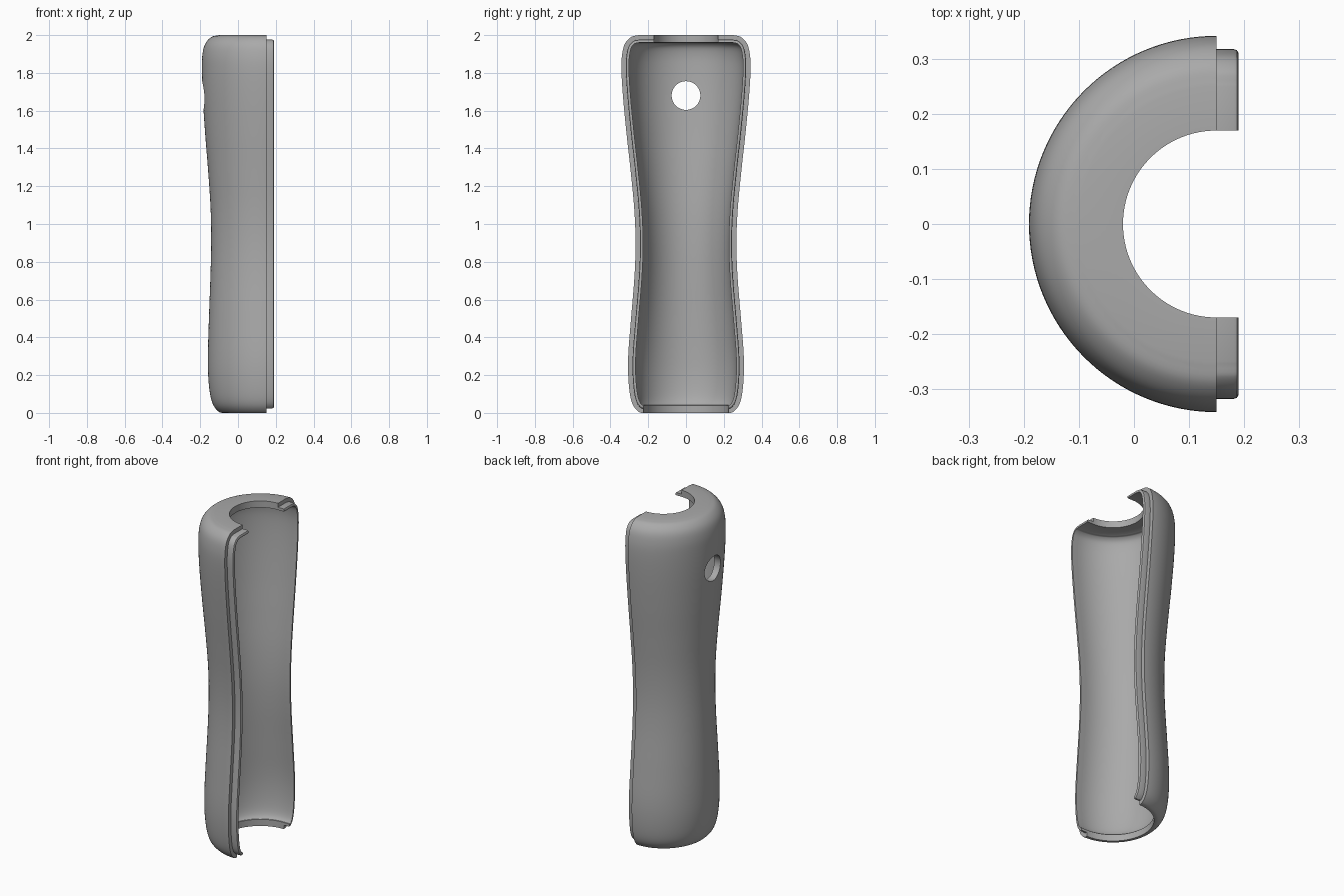
import bpy, bmesh
from math import sin, cos, pi
from mathutils import Vector

cube = bpy.data.objects.get("Cube")
if cube:
    bpy.data.objects.remove(cube)

SEAM = 0.15     # x of the split plane and of the grip axis
WALL = 0.04
STEP = 0.024    # how far the lip sits inside the outer surface

grey = bpy.data.materials.new("plain grey")
grey.use_nodes = True
colour = (0.4, 0.4, 0.4, 1)
grey.diffuse_color = colour
grey.node_tree.nodes["Principled BSDF"].inputs["Base Color"].default_value = colour

# Outer profile: half width, half depth, height
KEYS = [Vector(k) for k in (
    (.225, .225, 0), (.25, .25, .005), (.28, .28, .04), (.297, .298, .1),
    (.306, .308, .2), (.305, .309, .32), (.291, .304, .5), (.273, .296, .72),
    (.267, .292, .9), (.274, .295, 1.08), (.293, .308, 1.28), (.315, .324, 1.48),
    (.334, .337, 1.68), (.342, .341, 1.82), (.338, .338, 1.9), (.323, .323, 1.955),
    (.29, .29, 1.99), (.25, .25, 2))]


def smooth_path(keys, steps=5):
    """Catmull-Rom curve through the keys."""
    pts = [2 * keys[0] - keys[1]] + keys + [2 * keys[-1] - keys[-2]]
    out = []
    for a, b, c, d in zip(pts, pts[1:], pts[2:], pts[3:]):
        for i in range(steps):
            t = i / steps
            out.append(0.5 * (2 * b + (c - a) * t + (2 * a - 5 * b + 4 * c - d) * t ** 2
                              + (3 * b - a - 3 * c + d) * t ** 3))
    return out + [keys[-1]]


OUTER = smooth_path(KEYS) + [Vector((.17, .17, 2))]


def inset(depth):
    """Outer profile moved inward along its normal; open ends stay vertical."""
    out = []
    for i, p in enumerate(OUTER):
        t = OUTER[min(i + 1, len(OUTER) - 1)] - OUTER[max(i - 1, 0)]
        n = Vector((-t.z, 0, t.x)).normalized()
        if i in (0, len(OUTER) - 1):
            n = Vector((0, 0, 1 if i == 0 else -1))
        out.append(p + depth * Vector((n.x, n.x, n.z)))
    return out


def make_mesh(name, rings, angle):
    """Skin closed rings of points into a capped solid."""
    bm = bmesh.new()
    loops = [[bm.verts.new(p) for p in ring] for ring in rings]
    for a, b in zip(loops, loops[1:]):
        for i in range(len(a)):
            j = (i + 1) % len(a)
            bm.faces.new((a[i], a[j], b[j], b[i]))
    bm.faces.new(loops[0])
    bm.faces.new(loops[-1])
    bmesh.ops.recalc_face_normals(bm, faces=bm.faces)
    mesh = bpy.data.meshes.new(name)
    bm.to_mesh(mesh)
    bm.free()
    mesh.materials.append(grey)
    obj = bpy.data.objects.new(name, mesh)
    bpy.context.collection.objects.link(obj)
    return obj


def finish(obj, angle):
    bpy.ops.object.select_all(action='DESELECT')
    obj.select_set(True)
    bpy.context.view_layer.objects.active = obj
    for mod in list(obj.modifiers):
        bpy.ops.object.modifier_apply(modifier=mod.name)
    bpy.ops.object.shade_smooth_by_angle(angle=angle)


# Half shell: closed wall section swept half a turn about the seam axis
section = OUTER + inset(WALL)[::-1]
TURNS = 64
rings = []
for k in range(TURNS + 1):
    a = pi * k / TURNS - pi / 2
    rings.append([(SEAM - p.y * cos(a), p.x * sin(a), p.z) for p in section])
shell = make_mesh("grip_shell", rings, 0.5)

# Round hole through the back wall
bpy.ops.mesh.primitive_cylinder_add(vertices=48, radius=0.076, depth=0.3,
                                    location=(-0.15, 0, 1.68), rotation=(0, pi / 2, 0))
cutter = bpy.context.object
cutter.name = "hole_cutter"
cutter.hide_render = True
cutter.data.materials.append(grey)
cut = shell.modifiers.new("hole", 'BOOLEAN')
cut.operation = 'DIFFERENCE'
cut.solver = 'EXACT'
cut.object = cutter
finish(shell, 0.6)
bpy.data.objects.remove(cutter)

# Joining lips: thin rounded ridges along the inner half of each rim
RIDGE = [(WALL, 0), (WALL, .04), (.031, .04), (.026, .037), (STEP, .031), (STEP, 0)]
for side, name in ((1, "rear_lip"), (-1, "front_lip")):
    tracks = [(inset(depth), x) for depth, x in RIDGE]
    rings = [[(SEAM + x, side * track[i].x, track[i].z) for track, x in tracks]
             for i in range(len(OUTER))]
    finish(make_mesh(name, rings, 0.6), 0.7)
